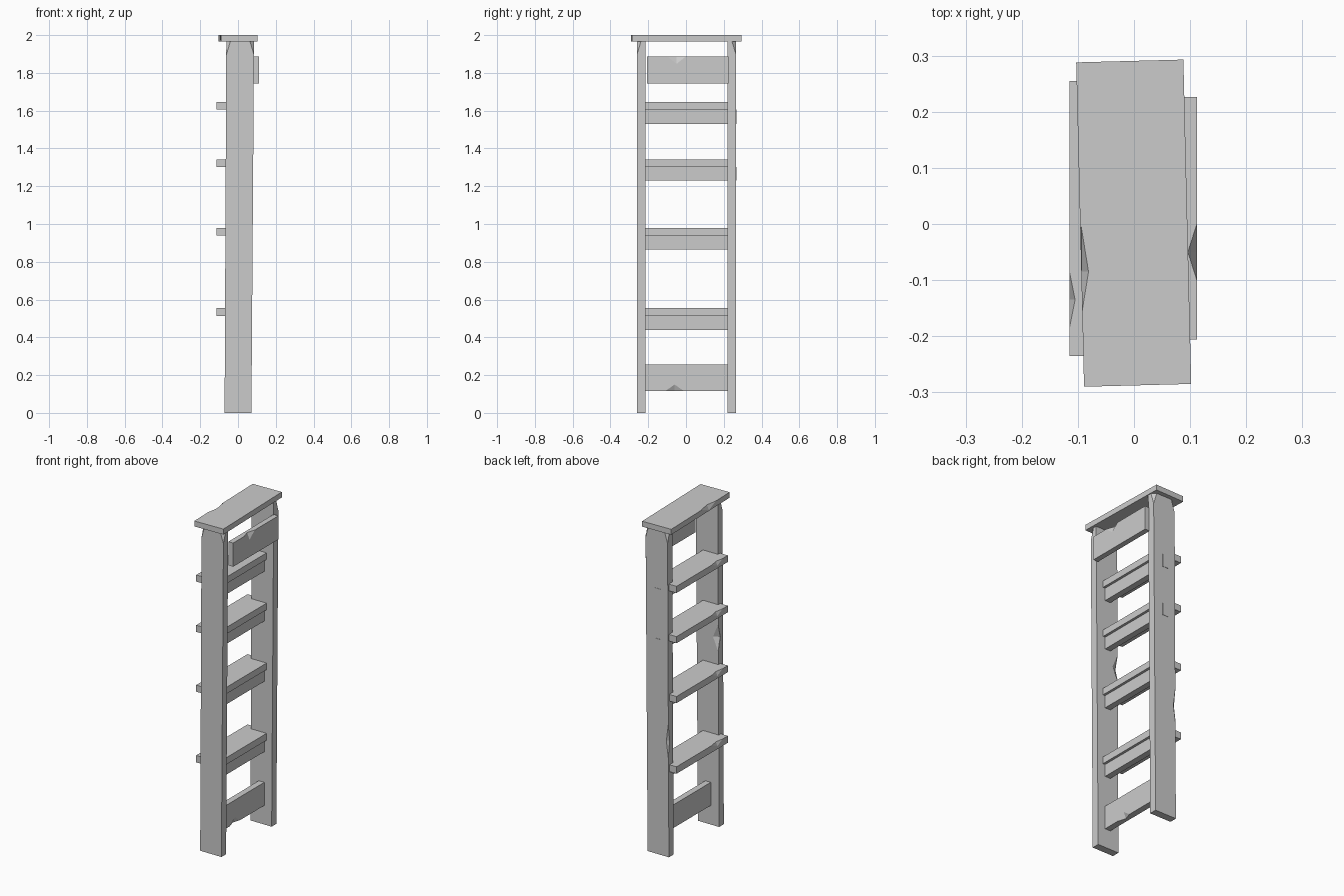
import bpy, bmesh
from mathutils import Vector

if "Cube" in bpy.data.objects:
    bpy.data.objects.remove(bpy.data.objects["Cube"])


def make(name, bm):
    bmesh.ops.recalc_face_normals(bm, faces=bm.faces)
    me = bpy.data.meshes.new(name)
    bm.to_mesh(me)
    bm.free()
    ob = bpy.data.objects.new(name, me)
    bpy.context.collection.objects.link(ob)
    return ob


def hull(points):
    bm = bmesh.new()
    for p in points:
        bm.verts.new(p)
    bmesh.ops.convex_hull(bm, input=bm.verts)
    bmesh.ops.dissolve_limit(bm, angle_limit=0.001, verts=bm.verts, edges=bm.edges)
    return bm


def board(name, x, y, z):
    return make(name, hull([(a, b, c) for a in x for b in y for c in z]))


def chip(ob, centre, radii):
    """Knock a faceted splinter out of a board edge."""
    c = Vector(centre)
    pts = []
    for i in range(3):
        d = Vector((0, 0, 0))
        d[i] = radii[i]
        pts += [c + d, c - d]
    cutter = make("chip_cutter", hull(pts))
    cutter.hide_render = True
    cutter.hide_viewport = True
    cutter.display_type = 'WIRE'
    mod = ob.modifiers.new("chip", 'BOOLEAN')
    mod.operation = 'DIFFERENCE'
    mod.solver = 'EXACT'
    mod.object = cutter


# Side posts: leaning slightly, with outer top corners split off
def post(name, y_in, y_out):
    s = 1 if y_out > 0 else -1
    profile = [(-0.071, 0), (0.071, 0), (0.085, 1.968), (-0.062, 1.968)]
    bm = hull([(x, y, z) for x, z in profile for y in (y_in, y_out)])
    for sx, xe in ((1, 0.085), (-1, -0.062)):
        n = Vector((sx, s, 0.3))
        co = Vector((xe - sx * 0.022, y_out, 1.968))
        bmesh.ops.bisect_plane(bm, geom=bm.verts[:] + bm.edges[:] + bm.faces[:],
                               plane_co=co, plane_no=n, clear_outer=True)
        bmesh.ops.holes_fill(bm, edges=bm.edges[:], sides=0)
    return make(name, bm)


front_post = post("front_post", -0.215, -0.260)
back_post = post("back_post", 0.220, 0.265)
chip(front_post, (-0.064, -0.215, 1.14), (0.034, 0.02, 0.08))
chip(back_post, (-0.067, 0.265, 0.70), (0.013, 0.013, 0.10))

# Cap board, slightly skewed
corners = [(-0.103, 0.288), (0.088, 0.293), (0.102, -0.285), (-0.089, -0.290)]
cap = make("cap_board", hull([(x, y, z) for x, y in corners for z in (1.967, 2.0)]))
chip(cap, (-0.094, -0.085, 2.0), (0.013, 0.08, 0.03))

# Treads with a supporting riser under each: (top, tread underside, riser bottom)
steps = [(0.555, 0.513, 0.440), (0.980, 0.940, 0.865),
         (1.342, 1.302, 1.230), (1.646, 1.606, 1.530)]
for i, (top, mid, low) in enumerate(steps):
    tread = board(f"tread_{i + 1}", (-0.115, 0.037), (-0.235, 0.255), (mid, top))
    chip(tread, (-0.115, -0.135, top), (0.01, 0.05, 0.025))
    y_end = 0.267 if i > 1 else 0.255
    board(f"riser_{i + 1}", (-0.015, 0.022), (-0.235, y_end), (low, mid))

# Top and bottom cross rails
top_rail = board("top_rail", (0.080, 0.112), (-0.206, 0.226), (1.745, 1.888))
chip(top_rail, (0.112, -0.05, 1.888), (0.016, 0.05, 0.04))
bottom_rail = board("bottom_rail", (-0.015, 0.022), (-0.225, 0.230), (0.115, 0.255))
chip(bottom_rail, (0.022, -0.06, 0.115), (0.016, 0.05, 0.035))
